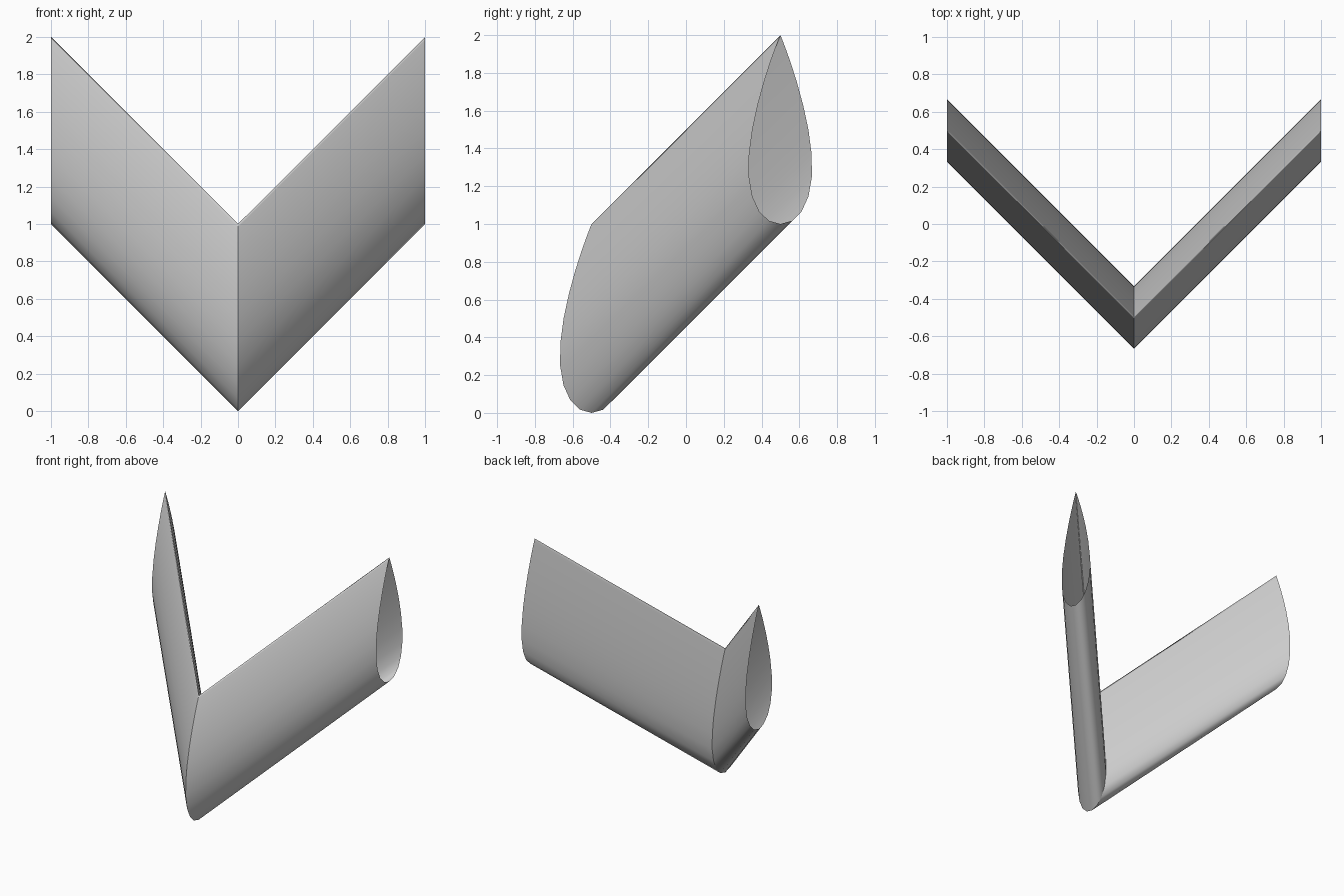
import bpy
import bmesh
from math import cos, pi, sqrt

cube = bpy.data.objects.get("Cube")
if cube:
    bpy.data.objects.remove(cube, do_unlink=True)

grey = bpy.data.materials.new("plain grey")
grey.use_nodes = True
colour = (0.6, 0.6, 0.6, 1)
grey.diffuse_color = colour
grey.node_tree.nodes["Principled BSDF"].inputs["Base Color"].default_value = colour

THICKNESS = 0.336
STEPS = 12


def half_width(h):
    """Half thickness of a symmetric airfoil, h = 0 at the round nose."""
    return 5 * THICKNESS * (0.2969 * sqrt(h) - 0.126 * h - 0.3516 * h**2
                            + 0.2843 * h**3 - 0.1036 * h**4)


# Closed airfoil outline: nose down, sharp edge up, points bunched at both ends
heights = [(1 - cos(pi * i / STEPS)) / 2 for i in range(STEPS + 1)]
outline = [(-half_width(h), h) for h in heights]
outline += [(half_width(h), h) for h in heights[-2:0:-1]]


def swept_wing(name, side):
    """Open-ended airfoil skin swept outward, back and up from the middle."""
    bm = bmesh.new()
    root = [bm.verts.new((0, y - 0.5, z)) for y, z in outline]
    tip = [bm.verts.new((side, y + 0.5, z + 1)) for y, z in outline]
    count = len(outline)
    for i in range(count):
        j = (i + 1) % count
        face = bm.faces.new((root[i], root[j], tip[j], tip[i]))
        face.smooth = True
    bmesh.ops.recalc_face_normals(bm, faces=bm.faces)
    # Open tubes: make sure the skin faces outward
    bm.normal_update()
    front = min(bm.faces, key=lambda f: f.calc_center_median().y)
    if front.normal.y > 0:
        bmesh.ops.reverse_faces(bm, faces=bm.faces)
    mesh = bpy.data.meshes.new(name)
    bm.to_mesh(mesh)
    bm.free()
    mesh.materials.append(grey)
    wing = bpy.data.objects.new(name, mesh)
    bpy.context.collection.objects.link(wing)


swept_wing("left_wing", 1)
swept_wing("right_wing", -1)
